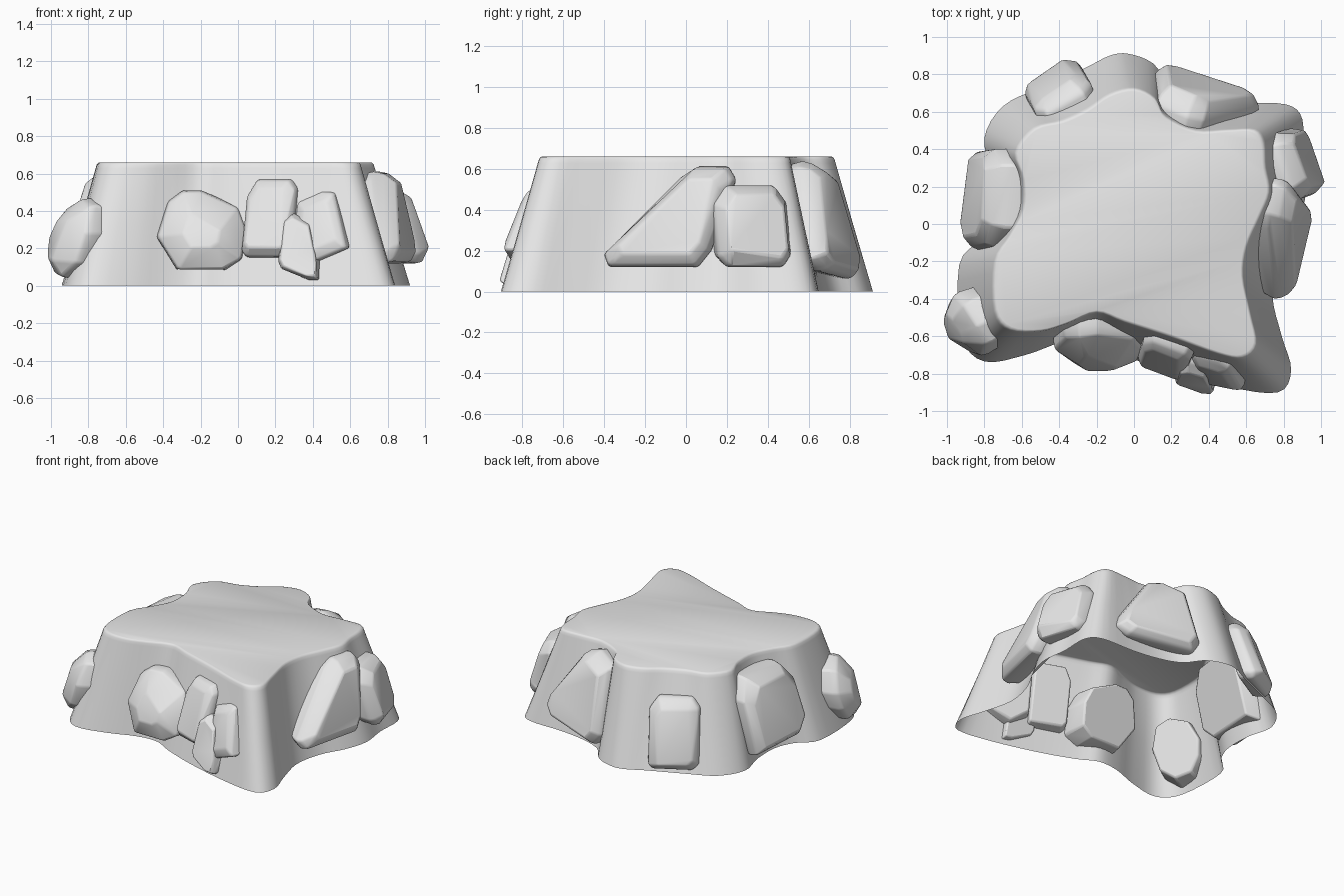
import bpy, bmesh, math, random
from mathutils import Vector

random.seed(4)
HEIGHT = 0.66
SLOPE = 0.3      # how far the walls lean inward per unit of height

default_cube = bpy.data.objects.get("Cube")
if default_cube:
    bpy.data.objects.remove(default_cube, do_unlink=True)

stone = bpy.data.materials.new("stone_grey")
stone.use_nodes = True
stone_colour = (0.8, 0.8, 0.8, 1.0)
stone.diffuse_color = stone_colour
stone.node_tree.nodes["Principled BSDF"].inputs["Base Color"].default_value = stone_colour


def finish(name, bm, angle):
    """Turn a bmesh into a smooth shaded stone object."""
    mesh = bpy.data.meshes.new(name)
    bm.to_mesh(mesh)
    bm.free()
    mesh.materials.append(stone)
    obj = bpy.data.objects.new(name, mesh)
    bpy.context.scene.collection.objects.link(obj)
    bpy.ops.object.select_all(action="DESELECT")
    obj.select_set(True)
    bpy.context.view_layer.objects.active = obj
    bpy.ops.object.shade_smooth_by_angle(angle=math.radians(angle))
    return obj


def closed_curve(points, steps=4):
    """Smooth closed curve through the points."""
    result = []
    count = len(points)
    for i in range(count):
        a, b, c, d = (Vector(points[(i + k) % count]) for k in (-1, 0, 1, 2))
        for s in range(steps):
            t = s / steps
            result.append(0.5 * (2 * b + (c - a) * t
                                 + (2 * a - 5 * b + 4 * c - d) * t ** 2
                                 + (3 * b - a - 3 * c + d) * t ** 3))
    return result


# Plateau outline: rim x, rim y, foot x, foot y
outline = [
    (0, .72, -.03, .91), (.11, .67, .10, .86), (.17, .57, .2, .74),
    (.33, .495, .35, .68), (.5, .5, .55, .65), (.64, .5, .81, .64),
    (.69, .43, .9, .56), (.7, .3, .9, .36), (.72, .17, .92, .17),
    (.67, .04, .87, 0), (.6, -.12, .78, -.17), (.58, -.28, .74, -.38),
    (.62, -.48, .79, -.6), (.65, -.64, .84, -.78), (.58, -.71, .77, -.9),
    (.45, -.69, .5, -.87), (.2, -.6, .16, -.78), (-.05, -.52, -.08, -.69),
    (-.2, -.47, -.22, -.62), (-.36, -.53, -.38, -.63), (-.5, -.57, -.58, -.7),
    (-.66, -.56, -.8, -.735), (-.74, -.46, -.92, -.6), (-.74, -.2, -.935, -.22),
    (-.66, -.06, -.82, -.08), (-.59, .08, -.76, .06), (-.59, .24, -.76, .26),
    (-.63, .38, -.8, .46), (-.53, .51, -.7, .63), (-.38, .55, -.5, .73),
    (-.25, .61, -.27, .83), (-.13, .69, -.13, .9),
]


def build_plateau():
    """Open-bottomed shell with leaning walls, a rounded rim and a flat top."""
    bm = bmesh.new()
    curve = closed_curve(outline)
    rings = []
    # blend from foot to rim, height as a share of the total
    for blend, level in ((0, 0), (.5, .5), (.94, .95), (.97, .98), (1.01, .995), (1.06, 1)):
        ring = []
        for p in curve:
            rim, foot = Vector((p[0], p[1])), Vector((p[2], p[3]))
            spot = foot.lerp(rim, blend)
            ring.append(bm.verts.new((spot.x, spot.y, level * HEIGHT)))
        rings.append(ring)
    for low, high in zip(rings, rings[1:]):
        for i in range(len(low)):
            j = (i + 1) % len(low)
            bm.faces.new((low[i], low[j], high[j], high[i]))
    bm.faces.new(rings[-1])
    bmesh.ops.recalc_face_normals(bm, faces=bm.faces[:])
    finish("plateau", bm, 50)


def build_rock(name, x, y, facing, depth, front, shape, open_back=False):
    """Faceted boulder set in the wall; shape is (along wall, height) points."""
    a = math.radians(facing)
    out = Vector((math.cos(a), math.sin(a), 0))
    along = Vector((-math.sin(a), math.cos(a), 0))
    mid_u = sum(u for u, z in shape) / len(shape)
    mid_z = sum(z for u, z in shape) / len(shape)
    bm = bmesh.new()
    for offset, scale in ((-depth, .92), (0, 1), (depth * .45, .96), (depth, front)):
        for u, z in shape:
            wobble = random.uniform(-.15, .15) * depth if offset > 0 else 0
            pu = mid_u + (u - mid_u) * scale
            pz = mid_z + (z - mid_z) * scale
            lean = offset + wobble - (pz - mid_z) * SLOPE
            bm.verts.new(Vector((x, y, pz)) + along * pu + out * lean)
    hull = bmesh.ops.convex_hull(bm, input=bm.verts[:])
    spare = [g for g in hull["geom_interior"] if isinstance(g, bmesh.types.BMVert)]
    bmesh.ops.delete(bm, geom=spare, context="VERTS")
    # merge near-flat triangles into broad facets
    bmesh.ops.dissolve_limit(bm, angle_limit=math.radians(14),
                             verts=bm.verts[:], edges=bm.edges[:])
    bmesh.ops.recalc_face_normals(bm, faces=bm.faces[:])
    if open_back:
        inner = [f for f in bm.faces if f.normal.dot(out) < -.85]
        bmesh.ops.delete(bm, geom=inner, context="FACES")
    rock = finish(name, bm, 40)
    bevel = rock.modifiers.new("worn_edges", "BEVEL")
    bevel.width = 0.012
    bevel.segments = 2
    bevel.limit_method = "ANGLE"
    bevel.angle_limit = math.radians(22)


build_plateau()

# Front boulders
build_rock("front_boulder", -.195, -.61, -90, .14, .4,
           [(-.24, .26), (-.18, .45), (-.1, .51), (0, .51), (.2, .42),
            (.245, .3), (.22, .14), (.12, .08), (-.13, .08), (-.17, .14)])
build_rock("front_slab", .175, -.68, -110, .07, .75,
           [(-.14, .18), (-.14, .48), (-.09, .57), (.1, .57), (.14, .52),
            (.14, .15), (-.11, .15)])
build_rock("front_wedge", .45, -.76, -112, .065, .65,
           [(-.15, .45), (-.01, .51), (.06, .5), (.12, .38), (.17, .2),
            (-.02, .12), (-.15, .2)])
build_rock("front_shard", .325, -.8, -98, .055, .85,
           [(-.11, .13), (-.09, .36), (-.04, .39), (.06, .34), (.08, .25),
            (.115, .14), (.115, .03), (.06, .03), (-.09, .09)])

# Boulders on the model's right side
build_rock("right_corner_boulder", -.86, -.535, 205, .105, .55,
           [(-.17, .16), (-.19, .28), (-.12, .42), (.02, .47), (.13, .43),
            (.18, .28), (.14, .12), (.03, .04), (-.1, .06)])
build_rock("right_boulder", -.745, .13, 172, .12, .78,
           [(-.25, .08), (-.28, .46), (-.2, .6), (.14, .6), (.25, .47),
            (.28, .2), (.18, .1)])

# Back boulders
build_rock("back_slab", -.4, .705, 120, .08, .75,
           [(-.17, .06), (-.17, .42), (-.11, .5), (.12, .5), (.17, .44),
            (.17, .07), (.13, .03), (-.14, .03)])
build_rock("back_boulder", .37, .645, 73, .1, .82,
           [(-.3, .16), (-.27, .25), (-.03, .61), (.06, .64), (.24, .58),
            (.3, .14), (.24, .06), (-.22, .1)])

# Boulders on the model's left side
build_rock("left_block", .85, .32, 19, .085, .78,
           [(-.19, .17), (-.19, .43), (-.12, .52), (.13, .52), (.19, .44),
            (.19, .18), (.14, .12), (-.15, .12)], open_back=True)
build_rock("left_boulder", .77, -.06, -13, .1, .75,
           [(-.34, .18), (-.31, .12), (.14, .12), (.2, .2), (.3, .55),
            (.26, .61), (.1, .61), (.02, .56)], open_back=True)
